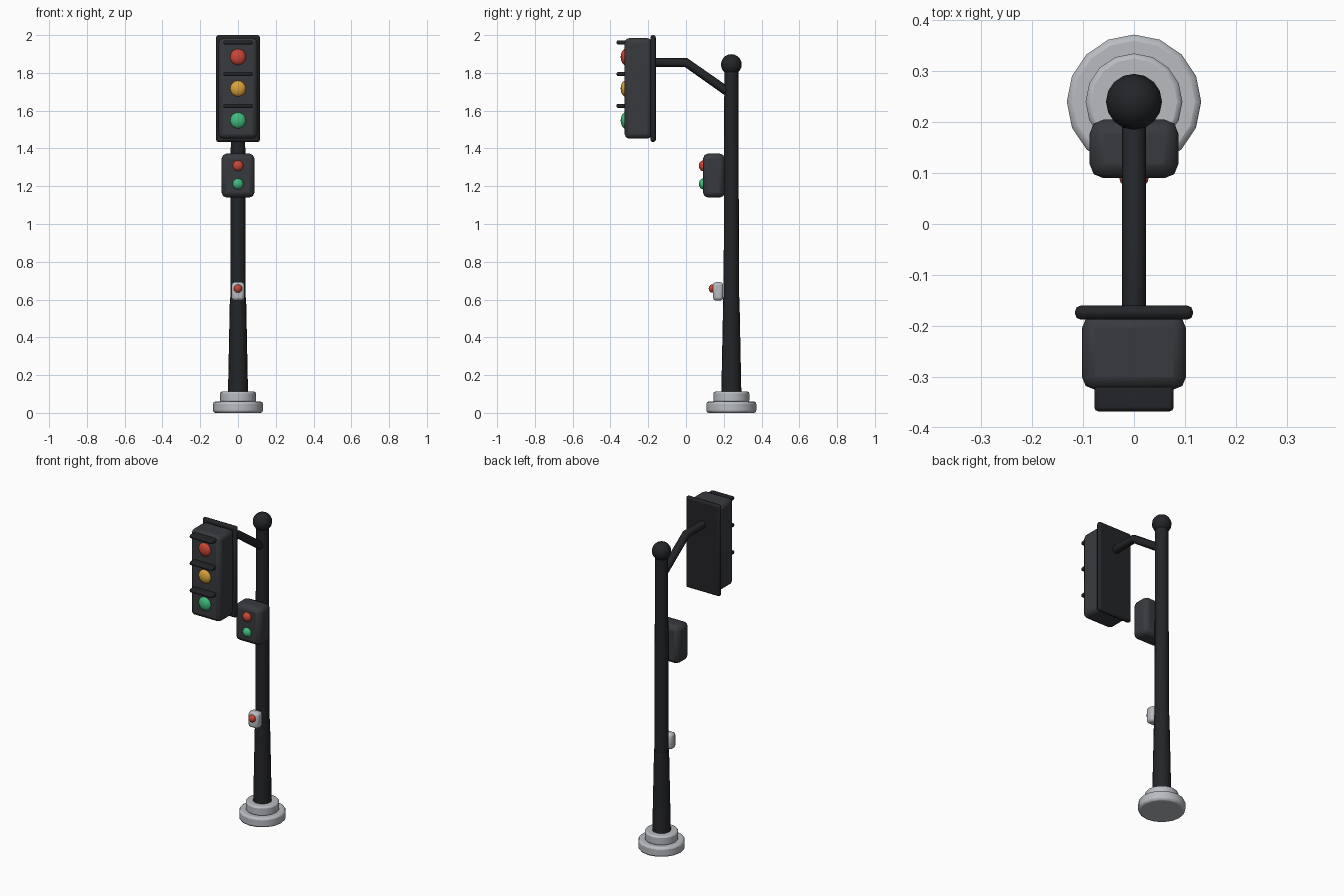
import bpy, math
from mathutils import Vector

if "Cube" in bpy.data.objects:
    bpy.data.objects.remove(bpy.data.objects["Cube"])

POLE_Y = 0.24


def material(name, rgb):
    m = bpy.data.materials.new(name)
    m.diffuse_color = (*rgb, 1)
    m.use_nodes = True
    m.node_tree.nodes["Principled BSDF"].inputs["Base Color"].default_value = m.diffuse_color
    return m


black = material("black_metal", (0.017, 0.018, 0.021))
dark = material("dark_housing", (0.04, 0.042, 0.048))
grey = material("light_grey", (0.48, 0.5, 0.53))
red = material("red_lens", (0.6, 0.06, 0.035))
amber = material("amber_lens", (0.7, 0.36, 0.04))
green = material("green_lens", (0.05, 0.5, 0.2))


def finish(name, mat, bevel=0, segments=2, smooth=True):
    o = bpy.context.object
    o.name = name
    o.data.materials.append(mat)
    if bevel:
        b = o.modifiers.new("bevel", 'BEVEL')
        b.width, b.segments = bevel, segments
        b.limit_method = 'ANGLE'
        b.angle_limit = math.radians(40)
    if smooth:
        bpy.ops.object.shade_smooth_by_angle(angle=math.radians(30))
    return o


def box(name, lo, hi, mat, bevel, segments=2):
    lo, hi = Vector(lo), Vector(hi)
    bpy.ops.mesh.primitive_cube_add(size=1, location=(lo + hi) / 2)
    bpy.context.object.scale = hi - lo
    bpy.ops.object.transform_apply(location=False, rotation=False, scale=True)
    return finish(name, mat, bevel, segments)


def column(name, z0, z1, r0, r1, mat, bevel=0):
    bpy.ops.mesh.primitive_cone_add(vertices=16, radius1=r0, radius2=r1, depth=z1 - z0,
                                    location=(0, POLE_Y, (z0 + z1) / 2))
    return finish(name, mat, bevel)


def lens(name, y, z, r, depth, mat):
    bpy.ops.mesh.primitive_uv_sphere_add(segments=16, ring_count=10, radius=1, location=(0, y, z))
    bpy.context.object.scale = (r, depth, r)
    bpy.ops.object.transform_apply(location=False, rotation=False, scale=True)
    return finish(name, mat)


# Stepped base, pole and ball finial
column("base_lower", 0, 0.06, 0.132, 0.132, grey, 0.012)
column("base_upper", 0.055, 0.113, 0.095, 0.095, grey, 0.01)
column("pole_lower", 0.11, 0.61, 0.053, 0.043, black)
column("pole_upper", 0.60, 1.83, 0.041, 0.037, black)
lens("ball_finial", POLE_Y, 1.844, 0.055, 0.055, black)

# Bent arm: octagonal tube along a three-point path
curve = bpy.data.curves.new("arm", 'CURVE')
curve.dimensions = '3D'
curve.bevel_depth = 0.024
curve.bevel_resolution = 2
curve.use_fill_caps = True
spline = curve.splines.new('POLY')
path = [(0, 0.235, 1.69), (0, 0.0, 1.855), (0, -0.17, 1.855)]
spline.points.add(len(path) - 1)
for p, co in zip(spline.points, path):
    p.co = (*co, 1)
arm = bpy.data.objects.new("arm", curve)
curve.materials.append(black)
bpy.context.collection.objects.link(arm)

# Main signal head: back plate, housing, visors and lenses
box("back_plate", (-0.116, -0.188, 1.434), (0.116, -0.16, 2.0), black, 0.012)
box("signal_housing", (-0.102, -0.325, 1.452), (0.102, -0.18, 1.984), dark, 0.024)
for label, z, mat in (("red", 1.884, red), ("amber", 1.717, amber), ("green", 1.548, green)):
    lens("signal_lens_" + label, -0.32, z, 0.043, 0.026, mat)
    zv = z + 0.077
    box("visor_" + label, (-0.078, -0.368, zv - 0.011), (0.078, -0.30, zv + 0.011), black, 0.008)

# Pedestrian signal
box("pedestrian_housing", (-0.087, 0.09, 1.14), (0.087, 0.205, 1.373), dark, 0.027, 2)
for label, z, mat in (("red", 1.308, red), ("green", 1.212, green)):
    lens("pedestrian_lens_" + label, 0.092, z, 0.029, 0.024, mat)

# Push button
box("button_box", (-0.034, 0.143, 0.595), (0.034, 0.197, 0.692), grey, 0.015)
lens("push_button", 0.14, 0.658, 0.022, 0.02, red)
